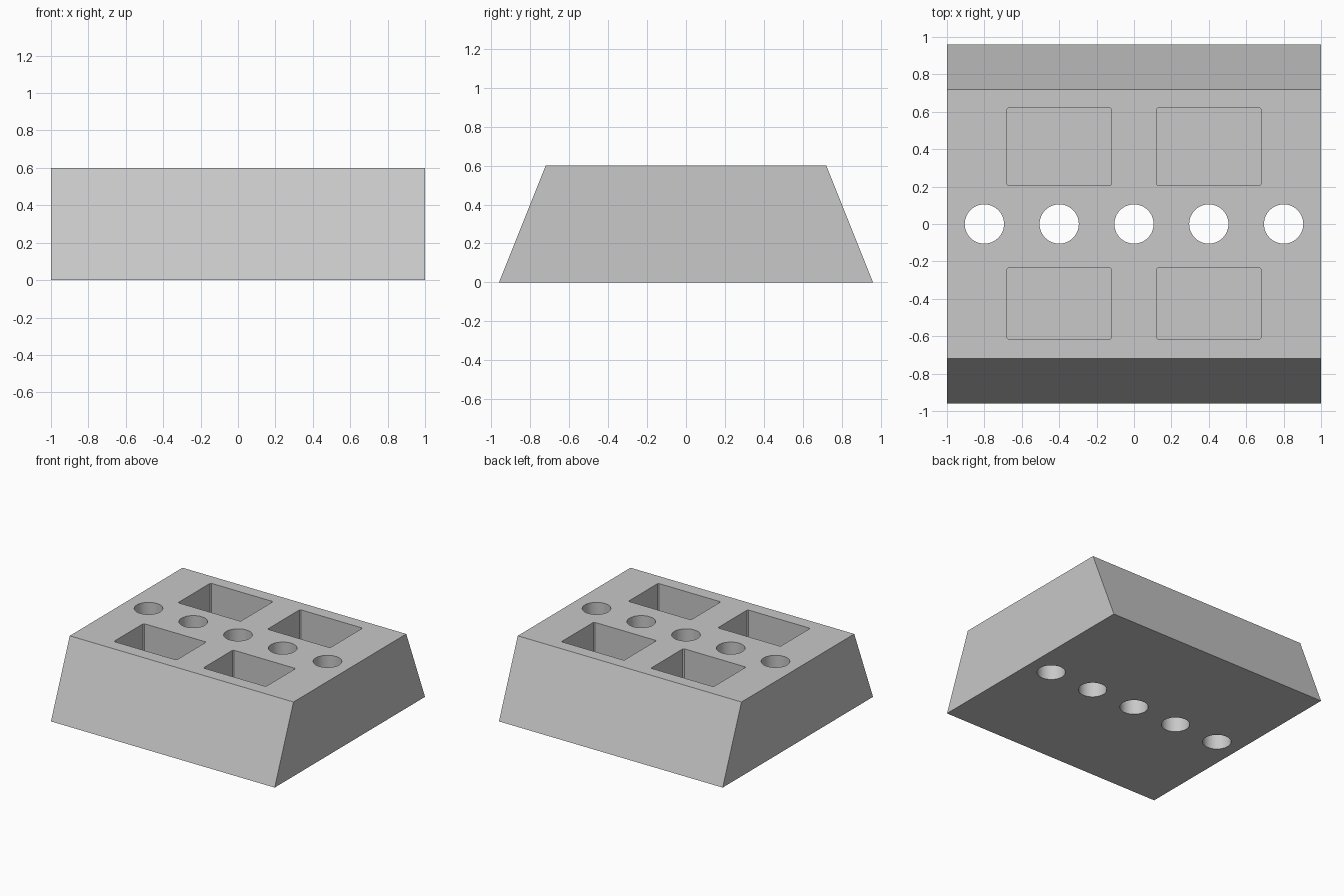
import bpy
import bmesh

cube = bpy.data.objects.get("Cube")
if cube:
    bpy.data.objects.remove(cube, do_unlink=True)

HEIGHT = 0.6
POCKET_DEPTH = 0.4

grey = bpy.data.materials.new("concrete_grey")
grey.use_nodes = True
colour = (0.58, 0.58, 0.58, 1)
grey.diffuse_color = colour
grey.node_tree.nodes["Principled BSDF"].inputs["Base Color"].default_value = colour


def new_object(name, bm):
    bmesh.ops.recalc_face_normals(bm, faces=bm.faces)
    mesh = bpy.data.meshes.new(name)
    bm.to_mesh(mesh)
    bm.free()
    mesh.materials.append(grey)
    obj = bpy.data.objects.new(name, mesh)
    bpy.context.collection.objects.link(obj)
    return obj


def prism(name, profile, axis, depth):
    """Extrude a closed profile along the given vector."""
    bm = bmesh.new()
    face = bm.faces.new([bm.verts.new(p) for p in profile])
    result = bmesh.ops.extrude_face_region(bm, geom=[face], use_keep_orig=True)
    verts = [g for g in result["geom"] if isinstance(g, bmesh.types.BMVert)]
    bmesh.ops.translate(bm, verts=verts, vec=[a * depth for a in axis])
    return new_object(name, bm)


def carve(target, cutter):
    """Subtract a hidden cutter from the block."""
    cutter.hide_render = True
    cutter.hide_set(True)
    mod = target.modifiers.new(cutter.name, "BOOLEAN")
    mod.operation = "DIFFERENCE"
    mod.solver = "EXACT"
    mod.object = cutter
    bpy.context.view_layer.objects.active = target
    bpy.ops.object.modifier_apply(modifier=mod.name)
    bpy.data.objects.remove(cutter, do_unlink=True)


# Block with sloping front and back
block = prism("block", [(-1, -0.96, 0), (-1, 0.96, 0),
                        (-1, 0.72, HEIGHT), (-1, -0.72, HEIGHT)], (1, 0, 0), 2)

# Row of round through holes
for i in range(5):
    bm = bmesh.new()
    bmesh.ops.create_cone(bm, cap_ends=True, segments=48,
                          radius1=0.105, radius2=0.105, depth=2)
    hole = new_object(f"hole_cutter_{i}", bm)
    for v in hole.data.vertices:
        v.co.x += 0.4 * (i - 2)
    carve(block, hole)

# Four blind rectangular pockets with slightly eased corners
for x0, x1 in ((-0.68, -0.12), (0.12, 0.68)):
    for y0, y1 in ((-0.615, -0.235), (0.205, 0.62)):
        c, z = 0.008, HEIGHT - POCKET_DEPTH
        outline = [(x0 + c, y0, z), (x1 - c, y0, z), (x1, y0 + c, z), (x1, y1 - c, z),
                   (x1 - c, y1, z), (x0 + c, y1, z), (x0, y1 - c, z), (x0, y0 + c, z)]
        carve(block, prism("pocket_cutter", outline, (0, 0, 1), 1))

# Smooth hole walls, crisp edges elsewhere
bpy.ops.object.select_all(action="DESELECT")
block.select_set(True)
bpy.context.view_layer.objects.active = block
bpy.ops.object.shade_smooth_by_angle(angle=0.5)
